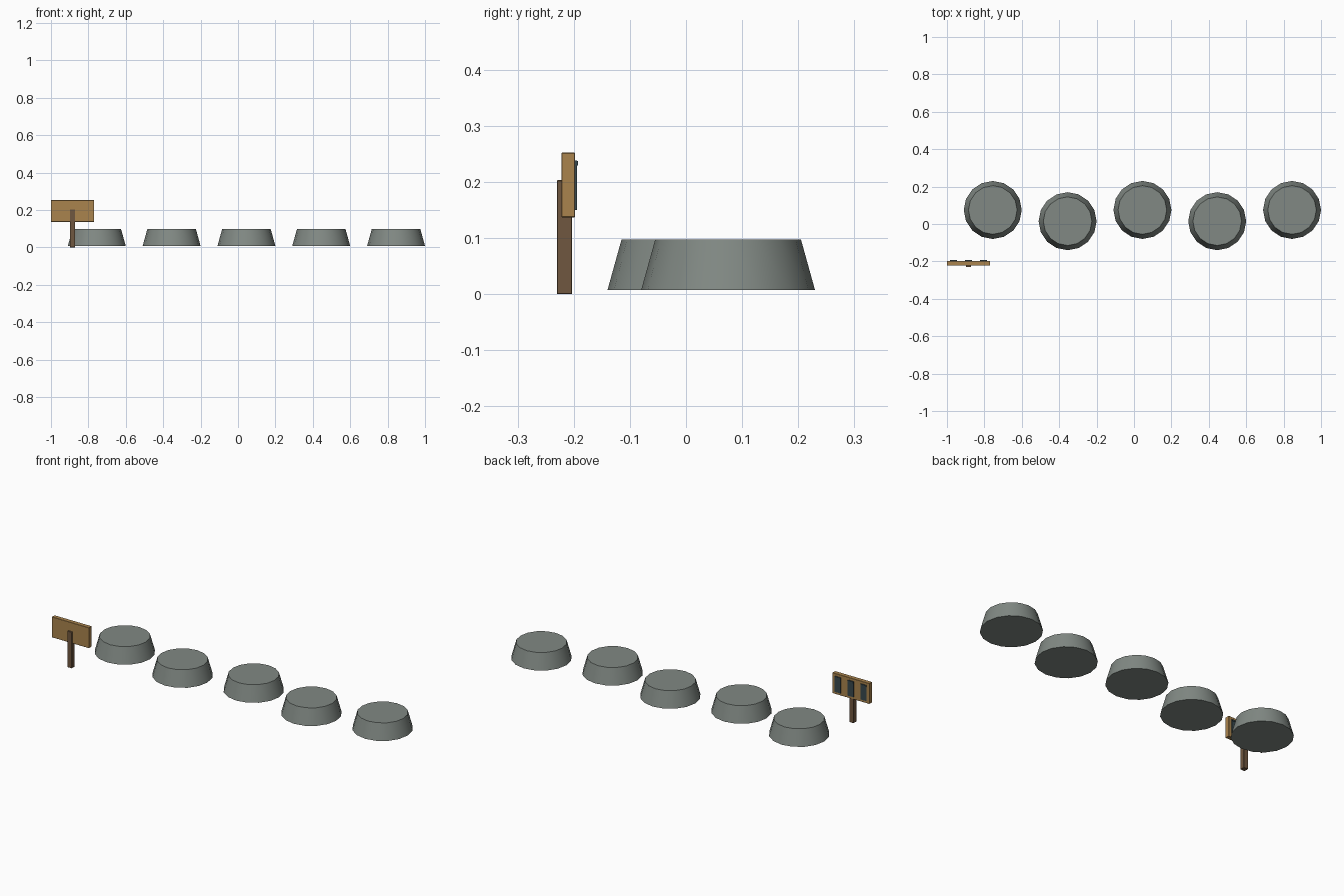
import bpy, math

if "Cube" in bpy.data.objects:
    bpy.data.objects.remove(bpy.data.objects["Cube"])


def material(name, color):
    m = bpy.data.materials.new(name)
    m.diffuse_color = (*color, 1)
    m.use_nodes = True
    m.node_tree.nodes["Principled BSDF"].inputs["Base Color"].default_value = m.diffuse_color
    return m


STONE = material("stone", (0.22, 0.25, 0.23))
WOOD = material("light_wood", (0.40, 0.23, 0.075))
DARK = material("dark_wood", (0.16, 0.095, 0.05))
SLATE = material("slate", (0.04, 0.065, 0.075))


def box(name, lo, hi, mat, bevel=0.0):
    bpy.ops.mesh.primitive_cube_add(size=1, location=[(a + b) / 2 for a, b in zip(lo, hi)])
    o = bpy.context.object
    o.name = name
    o.scale = [b - a for a, b in zip(lo, hi)]
    bpy.ops.object.transform_apply(location=False, rotation=False, scale=True)
    o.data.materials.append(mat)
    if bevel:
        b = o.modifiers.new("soft_edges", 'BEVEL')
        b.width = bevel
        b.segments = 1
    return o


# Staggered row of tapered stepping stones
for i in range(5):
    bpy.ops.mesh.primitive_cone_add(
        vertices=16, radius1=0.155, radius2=0.13, depth=0.09,
        location=(-0.755 + 0.4 * i, 0.015 if i % 2 else 0.075, 0.052))
    stone = bpy.context.object
    stone.name = f"stepping_stone_{i + 1}"
    stone.data.materials.append(STONE)
    bpy.ops.object.shade_smooth_by_angle(angle=math.radians(40))

# Signpost
box("sign_post", (-0.898, -0.23, 0.0), (-0.871, -0.203, 0.203), DARK, 0.001)
box("sign_board", (-1.0, -0.222, 0.137), (-0.77, -0.198, 0.252), WOOD, 0.001)

# Three upright marks on the back of the board, each with a small raised cap
for i in range(3):
    x = -0.885 + 0.08 * (i - 1)
    box(f"sign_mark_{i + 1}", (x - 0.018, -0.199, 0.15), (x + 0.018, -0.1945, 0.238), SLATE)
    box(f"sign_mark_cap_{i + 1}", (x - 0.018, -0.196, 0.229), (x + 0.018, -0.1925, 0.237), SLATE)
